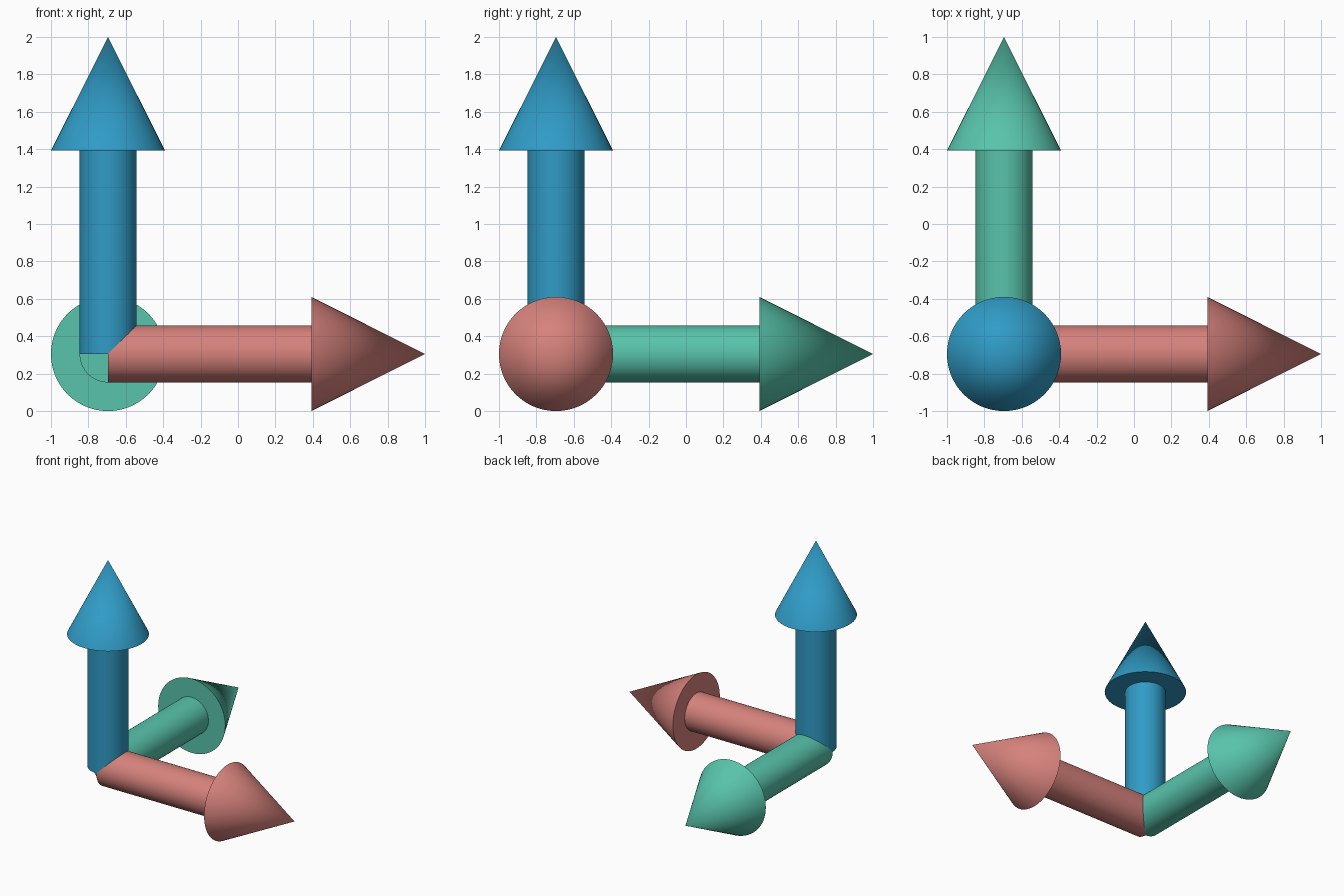
import bpy
import bmesh
import math
from mathutils import Matrix, Vector

cube = bpy.data.objects.get("Cube")
if cube:
    bpy.data.objects.remove(cube, do_unlink=True)

ORIGIN = Vector((-0.695, -0.695, 0.305))  # where the three arrows meet
LENGTH = 1.695
HEAD_START = 1.087
HEAD_RADIUS = 0.305
SHAFT_RADIUS = 0.152
SEGMENTS = 64


def make_material(name, srgb):
    linear = [((c / 255 + 0.055) / 1.055) ** 2.4 for c in srgb]
    mat = bpy.data.materials.new(name)
    mat.use_nodes = True
    mat.diffuse_color = (*linear, 1)
    mat.node_tree.nodes["Principled BSDF"].inputs["Base Color"].default_value = (*linear, 1)
    return mat


def make_cone(name, r1, r2, start, end, rotation, mat):
    """Capped cone or cylinder between two distances along an axis from ORIGIN."""
    bm = bmesh.new()
    place = Matrix.Translation(ORIGIN) @ rotation @ Matrix.Translation((0, 0, (start + end) / 2))
    bmesh.ops.create_cone(bm, cap_ends=True, segments=SEGMENTS, radius1=r1, radius2=r2,
                          depth=end - start, matrix=place)
    bmesh.ops.remove_doubles(bm, verts=bm.verts, dist=1e-5)
    mesh = bpy.data.meshes.new(name)
    bm.to_mesh(mesh)
    bm.free()
    mesh.materials.append(mat)
    obj = bpy.data.objects.new(name, mesh)
    bpy.context.collection.objects.link(obj)
    bpy.ops.object.select_all(action='DESELECT')
    obj.select_set(True)
    bpy.context.view_layer.objects.active = obj
    bpy.ops.object.shade_smooth_by_angle(angle=math.radians(30))


# One arrow along each axis
quarter = math.pi / 2
arrows = [
    ("x_arrow", Matrix.Rotation(quarter, 4, 'Y'), make_material("coral red", (214, 130, 124))),
    ("y_arrow", Matrix.Rotation(-quarter, 4, 'X'), make_material("sea green", (88, 196, 171))),
    ("z_arrow", Matrix.Identity(4), make_material("ocean blue", (48, 155, 198))),
]
for name, rotation, mat in arrows:
    make_cone(name + "_shaft", SHAFT_RADIUS, SHAFT_RADIUS, 0, HEAD_START, rotation, mat)
    make_cone(name + "_head", HEAD_RADIUS, 0, HEAD_START, LENGTH, rotation, mat)
